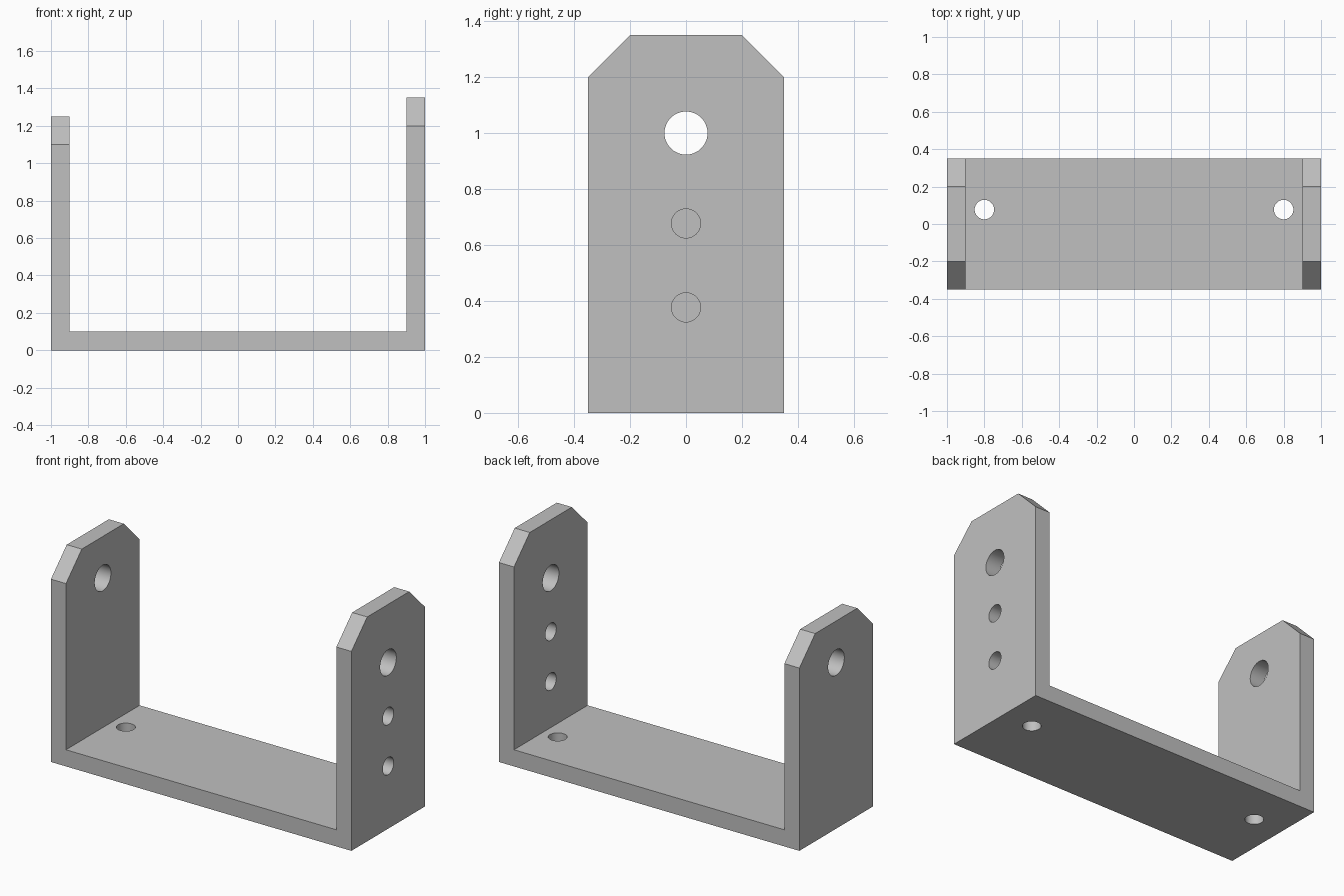
import bpy, bmesh, math
from mathutils import Matrix, Vector

cube = bpy.data.objects.get("Cube")
if cube:
    bpy.data.objects.remove(cube, do_unlink=True)

HALF_X, HALF_Y, THICK = 1.0, 0.35, 0.1
LEFT_TOP, RIGHT_TOP = 1.35, 1.25     # heights of the +x and -x arms
CHAMFER = 0.15
PIVOT_R, BOLT_R = 0.077, 0.052

metal = bpy.data.materials.new("Plain grey")
metal.use_nodes = True
grey = (0.53, 0.53, 0.53, 1)
metal.diffuse_color = grey
metal.node_tree.nodes["Principled BSDF"].inputs["Base Color"].default_value = grey


def make_object(name, bm):
    bmesh.ops.recalc_face_normals(bm, faces=bm.faces)
    mesh = bpy.data.meshes.new(name)
    bm.to_mesh(mesh)
    bm.free()
    mesh.materials.append(metal)
    obj = bpy.data.objects.new(name, mesh)
    bpy.context.collection.objects.link(obj)
    return obj


def add_hole(bm, centre, axis, radius, depth):
    turn = Vector((0, 0, 1)).rotation_difference(Vector(axis)).to_matrix().to_4x4()
    bmesh.ops.create_cone(bm, cap_ends=True, segments=64, radius1=radius, radius2=radius,
                          depth=depth, matrix=Matrix.Translation(centre) @ turn)


# U-shaped bracket: profile in x-z, extruded along y
inner = HALF_X - THICK
profile = [(-HALF_X, 0), (HALF_X, 0), (HALF_X, LEFT_TOP), (inner, LEFT_TOP),
           (inner, THICK), (-inner, THICK), (-inner, RIGHT_TOP), (-HALF_X, RIGHT_TOP)]
bm = bmesh.new()
face = bm.faces.new([bm.verts.new((x, -HALF_Y, z)) for x, z in profile])
side = bmesh.ops.extrude_face_region(bm, geom=[face])["geom"]
bmesh.ops.translate(bm, vec=(0, 2 * HALF_Y, 0),
                    verts=[v for v in side if isinstance(v, bmesh.types.BMVert)])
bmesh.ops.recalc_face_normals(bm, faces=bm.faces)

# Chamfer the top corners of both arms
corners = [e for e in bm.edges
           if all(v.co.z > 1 for v in e.verts)
           and abs(e.verts[0].co.y - e.verts[1].co.y) < 0.01]
bmesh.ops.bevel(bm, geom=corners, offset=CHAMFER, offset_type='OFFSET',
                segments=1, profile=0.5, affect='EDGES')
bracket = make_object("bracket", bm)

# Hole cutters: pivot through both arms, bolts in one arm and in the base
bm = bmesh.new()
add_hole(bm, (0, 0, 1), (1, 0, 0), PIVOT_R, 2.4)
for z in (0.677, 0.377):
    add_hole(bm, (HALF_X - THICK / 2, 0, z), (1, 0, 0), BOLT_R, 0.3)
for x in (-0.8, 0.8):
    add_hole(bm, (x, 0.077, THICK / 2), (0, 0, 1), BOLT_R, 0.3)
cutter = make_object("hole_cutter", bm)
cutter.hide_render = True

# Cut the holes, apply and discard the cutter
cut = bracket.modifiers.new("Holes", 'BOOLEAN')
cut.operation = 'DIFFERENCE'
cut.solver = 'EXACT'
cut.object = cutter
bpy.ops.object.select_all(action='DESELECT')
bracket.select_set(True)
bpy.context.view_layer.objects.active = bracket
bpy.ops.object.modifier_apply(modifier=cut.name)
bpy.data.objects.remove(cutter, do_unlink=True)
bpy.ops.object.shade_smooth_by_angle(angle=math.radians(30))
